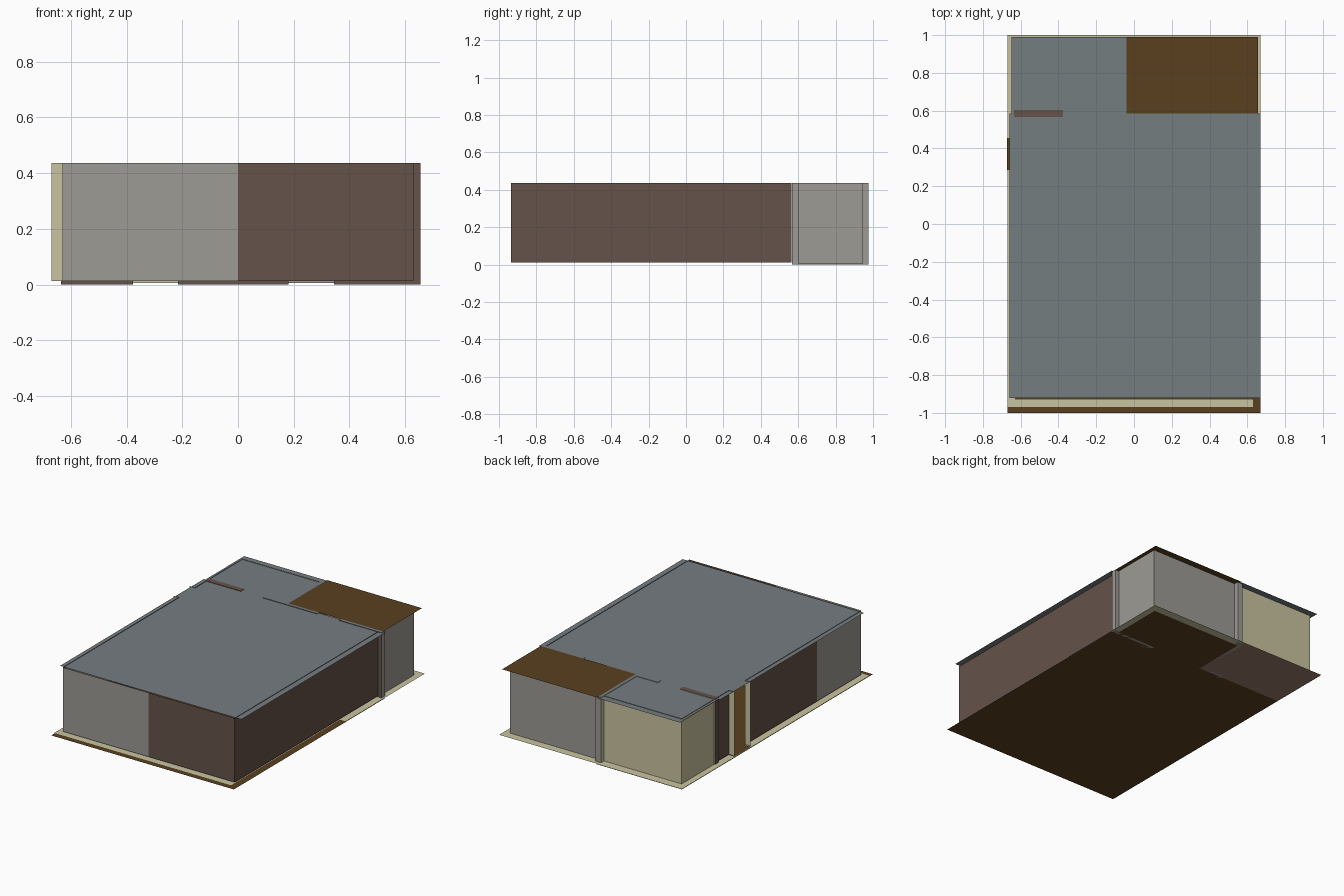
import bpy, bmesh
from mathutils import Vector

if "Cube" in bpy.data.objects:
    bpy.data.objects.remove(bpy.data.objects["Cube"])


def mat(name, hexcol):
    """Flat material from an sRGB hex colour."""
    def lin(c):
        return c / 12.92 if c <= 0.04045 else ((c + 0.055) / 1.055) ** 2.4
    m = bpy.data.materials.new(name)
    m.diffuse_color = [lin(int(hexcol[i:i + 2], 16) / 255) for i in (0, 2, 4)] + [1]
    m.use_nodes = True
    m.node_tree.nodes["Principled BSDF"].inputs["Base Color"].default_value = m.diffuse_color
    return m


SLATE = mat("slate_grey", "757d80")
GREY = mat("warm_grey", "9e9b94")
CREAM = mat("cream", "c9c4a0")
BROWN = mat("wall_brown", "65534a")
WOOD = mat("dark_wood", "5a4020")
CLAY = mat("clay_floor", "9a7a6e")

TOP = 0.437       # wall top
CEIL = 0.434      # ceiling sheets, just under the wall tops
BASE = 0.012      # bottom of room walls


def sheet(name, corners, normal, m):
    """One flat quad facing the given direction."""
    bm = bmesh.new()
    f = bm.faces.new([bm.verts.new(c) for c in corners])
    f.normal_update()
    if f.normal.dot(Vector(normal)) < 0:
        f.normal_flip()
    me = bpy.data.meshes.new(name)
    bm.to_mesh(me)
    bm.free()
    me.materials.append(m)
    ob = bpy.data.objects.new(name, me)
    bpy.context.collection.objects.link(ob)
    return ob


def slab(name, x0, x1, y0, y1, z, m, up=1):
    sheet(name, [(x0, y0, z), (x1, y0, z), (x1, y1, z), (x0, y1, z)], (0, 0, up), m)


def wall(name, a, b, normal, m, z0=BASE):
    sheet(name, [(*a, z0), (*b, z0), (*b, TOP), (*a, TOP)], normal, m)


def partition(name, x0, x1, y0, y1, mats, rule):
    """Solid partition block; rule(normal) gives the material slot of a face."""
    bm = bmesh.new()
    bmesh.ops.create_cube(bm, size=1)
    for v in bm.verts:
        v.co = (x1 if v.co.x > 0 else x0, y1 if v.co.y > 0 else y0,
                TOP if v.co.z > 0 else 0)
    bm.normal_update()
    for f in bm.faces:
        f.material_index = rule(f.normal)
    me = bpy.data.meshes.new(name)
    bm.to_mesh(me)
    bm.free()
    for m in mats:
        me.materials.append(m)
    bpy.context.collection.objects.link(bpy.data.objects.new(name, me))


# Floors: underside sheets, cream border sheet, wooden room floor on top
slab("main_floor_base", -0.67, 0.67, -1, 0.585, 0, WOOD, -1)
slab("back_left_floor_base", -0.67, -0.04, 0.585, 1, 0, CLAY, -1)
slab("back_right_floor_base", -0.04, 0.63, 0.585, 0.95, 0, WOOD, -1)
slab("cream_floor_front", -0.67, 0.63, -0.97, 0.17, 0.004, CREAM)
slab("cream_floor_back", -0.67, 0.67, 0.17, 1, 0.004, CREAM)
slab("main_room_floor", -0.63, 0.63, -0.93, 0.565, 0.01, WOOD)
slab("door_threshold", -0.672, -0.63, 0.285, 0.455, 0.01, WOOD)

# Main room walls
wall("front_wall_left", (-0.63, -0.935), (0, -0.935), (0, -1, 0), GREY)
wall("front_wall_right", (0, -0.935), (0.63, -0.935), (0, -1, 0), BROWN)
wall("right_wall", (0.63, -0.935), (0.63, 0.565), (1, 0, 0), BROWN)
wall("left_wall_front", (-0.63, -0.935), (-0.63, -0.47), (-1, 0, 0), GREY)
wall("left_wall_middle", (-0.63, -0.47), (-0.63, 0.28), (-1, 0, 0), BROWN)
wall("left_wall_back", (-0.63, 0.45), (-0.63, 0.565), (-1, 0, 0), BROWN)
for i, y in enumerate((0.28, 0.45)):
    wall(f"door_jamb_{i + 1}", (-0.67, y), (-0.63, y), (0, 1, 0), CREAM)

# Back room walls
wall("back_left_room_side", (-0.63, 0.605), (-0.63, 0.945), (-1, 0, 0), CREAM, 0.005)
wall("back_left_room_back", (-0.63, 0.945), (-0.06, 0.945), (0, 1, 0), CREAM, 0.005)
wall("back_right_room_back", (-0.02, 0.945), (0.63, 0.945), (0, 1, 0), GREY, 0.005)
wall("back_right_room_side", (0.63, 0.605), (0.63, 0.945), (1, 0, 0), GREY, 0.005)

# Partition walls, with two doorways left between the cross segments
partition("cross_partition_left", -0.635, -0.377, 0.567, 0.603, (BROWN, CREAM),
          lambda n: 1 if n.y > 0.5 else 0)
for part, x0, x1 in (("middle", -0.215, 0.182), ("right", 0.345, 0.655)):
    partition("cross_partition_" + part, x0, x1, 0.567, 0.603, (BROWN, GREY, SLATE),
              lambda n: 0 if n.y < -0.5 else 2 if n.z > 0.5 else 1)
partition("back_partition", -0.06, -0.02, 0.603, 0.975, (GREY, CREAM, SLATE),
          lambda n: 1 if n.x < -0.5 else 2 if n.z > 0.5 else 0)

# Ceilings, overhanging the walls
slab("main_ceiling", -0.66, 0.67, -0.922, 0.585, CEIL, SLATE)
slab("back_left_ceiling", -0.648, -0.04, 0.585, 0.99, CEIL, SLATE)
slab("back_right_ceiling", -0.04, 0.656, 0.585, 0.99, TOP + 0.001, WOOD)
